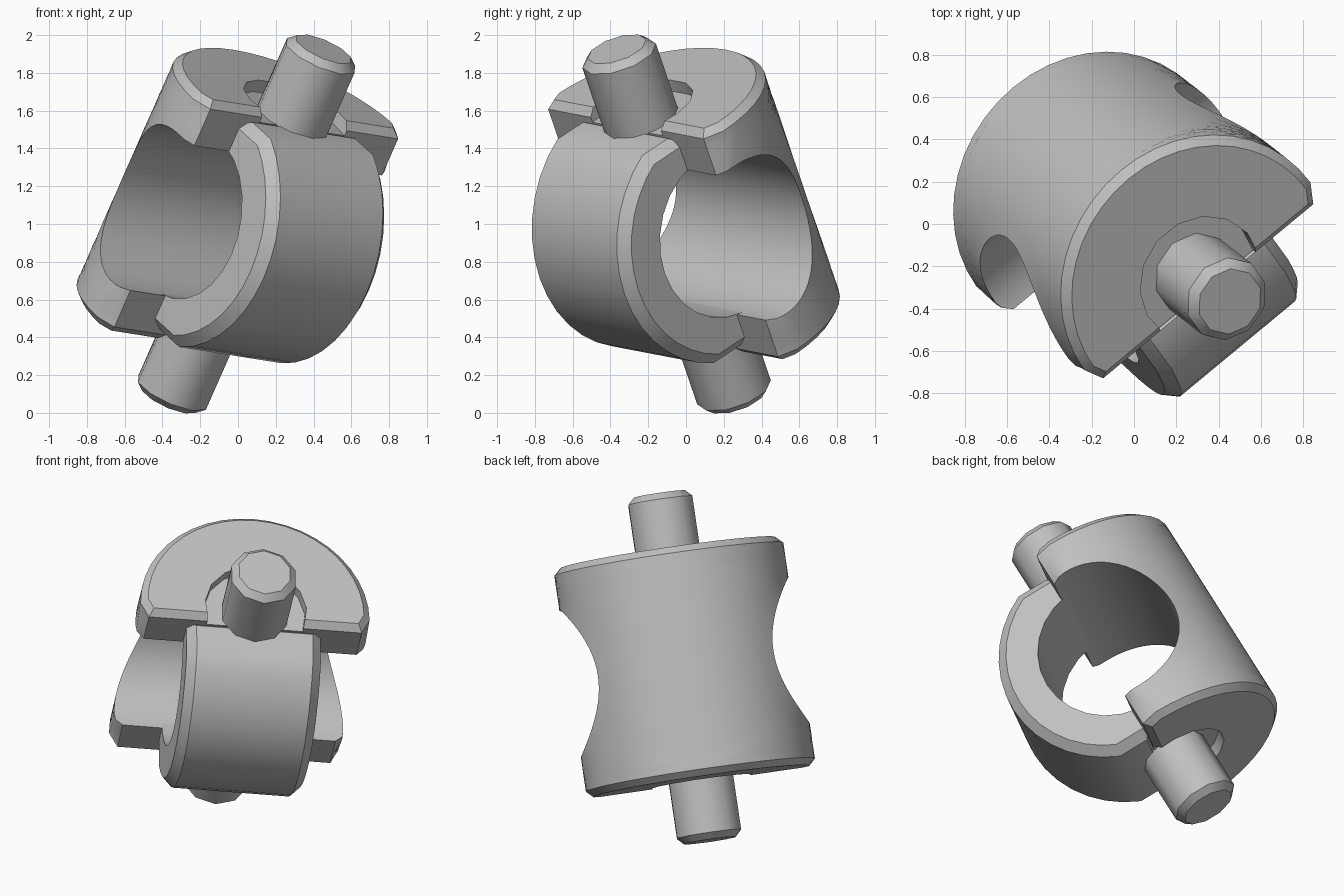
import bpy, bmesh, math
from mathutils import Matrix, Vector

cube = bpy.data.objects.get("Cube")
if cube:
    bpy.data.objects.remove(cube, do_unlink=True)

# Tilted frame: local x is the ring axis, y the rounded back, z the pin axis
pin_axis = Vector((0.385, -0.298, 0.873)).normalized()
ring_axis = Vector((0.765, 0.633, -0.12))
ring_axis = (ring_axis - pin_axis * ring_axis.dot(pin_axis)).normalized()
back = pin_axis.cross(ring_axis)
tilt = Matrix((ring_axis, back, pin_axis)).transposed().to_4x4()
frame = Matrix.Translation((0.045, -0.05, 1.0)) @ tilt

RADIUS, BORE, FLAT, SHELF = 0.7, 0.45, -0.1, 0.63
RECESS, RING_HALF, PIN_END = 0.31, 0.41, 1.06

grey = bpy.data.materials.new("plain_grey")
grey.use_nodes = True
grey.diffuse_color = (0.53, 0.53, 0.53, 1)
grey.node_tree.nodes["Principled BSDF"].inputs["Base Color"].default_value = grey.diffuse_color


def finish(bm, name, flip=1):
    """Turn a bmesh in the local frame into a shaded object."""
    bm.transform(frame @ Matrix.Diagonal((1, 1, flip, 1)))
    bmesh.ops.recalc_face_normals(bm, faces=bm.faces[:])
    mesh = bpy.data.meshes.new(name)
    bm.to_mesh(mesh)
    bm.free()
    mesh.materials.append(grey)
    obj = bpy.data.objects.new(name, mesh)
    bpy.context.collection.objects.link(obj)
    bpy.ops.object.select_all(action='DESELECT')
    obj.select_set(True)
    bpy.context.view_layer.objects.active = obj
    bpy.ops.object.shade_smooth_by_angle(angle=math.radians(40))


def prism(points, direction):
    """Extrude a closed outline along a direction."""
    bm = bmesh.new()
    face = bm.faces.new([bm.verts.new(p) for p in points])
    geom = bmesh.ops.extrude_face_region(bm, geom=[face], use_keep_orig=True)["geom"]
    moved = [v for v in geom if isinstance(v, bmesh.types.BMVert)]
    bmesh.ops.translate(bm, verts=moved, vec=direction)
    bmesh.ops.recalc_face_normals(bm, faces=bm.faces[:])
    return bm


def chamfer(bm, size, rule):
    edges = [e for e in bm.edges if all(rule(v.co) for v in e.verts)
             and e.calc_face_angle(0) > math.radians(50)]
    bmesh.ops.bevel(bm, geom=edges, offset=size, segments=1, affect='EDGES')


def spread(start, end, steps):
    return [start + (end - start) * i / steps for i in range(steps + 1)]


def half_width(y):
    """Half width of the rounded block, with its front corners trimmed."""
    round_part = math.sqrt(max(RADIUS ** 2 - y * y, 0))
    return min(round_part, 0.65 + y - FLAT)


depths = [RADIUS * math.sin(a) for a in spread(math.asin(FLAT / RADIUS), math.pi / 2, 12)]


def build_block():
    """Half-round block with the bore running across it."""
    rim = [(y, SHELF) for y in depths]
    rim += [(RADIUS, z) for z in spread(SHELF, -SHELF, 14)[1:]]
    rim += [(y, -SHELF) for y in depths[-2::-1]]
    lean = math.asin(FLAT / BORE)
    hole = [(BORE * math.sin(t), BORE * math.cos(t))
            for t in spread(lean, math.pi - lean, len(rim) - 1)]
    bm = bmesh.new()
    partner, grid = {}, []
    for (y0, z0), (y1, z1) in zip(hole, rim):
        row = []
        for s in spread(0, math.pi / 2, 7):
            f = math.sin(s)
            y, z = y0 + (y1 - y0) * f, z0 + (z1 - z0) * f
            vert = bm.verts.new((half_width(y), y, z))
            partner[vert] = bm.verts.new((-half_width(y), y, z))
            row.append(vert)
        grid.append(row)
    # Two matching side skins
    for a, b in zip(grid, grid[1:]):
        for i in range(len(a) - 1):
            quad = [a[i], a[i + 1], b[i + 1], b[i]]
            bm.faces.new(quad)
            bm.faces.new([partner[v] for v in reversed(quad)])
    # Bore wall, end shelves and flat front
    for edge in [e for e in bm.edges if e.is_boundary and e.verts[0] in partner]:
        v, w = edge.verts
        bm.faces.new([v, w, partner[w], partner[v]])
    bmesh.ops.remove_doubles(bm, verts=bm.verts[:], dist=0.0001)
    finish(bm, "block")


def build_end_plate(name, flip):
    """End of the block, notched round the pin."""
    outline = [(half_width(y), y, SHELF) for y in depths]
    outline += [(-half_width(y), y, SHELF) for y in depths[-2::-1]]
    lean = math.asin(FLAT / RECESS)
    outline += [(RECESS * math.cos(a), RECESS * math.sin(a), SHELF)
                for a in spread(math.pi - lean, lean, 9)]
    bm = prism(outline, (0, 0, RADIUS - SHELF))
    chamfer(bm, 0.04, lambda c: c.z > RADIUS - 0.01 and c.xy.length > RECESS - 0.01
            and (c.y < FLAT + 0.01 or c.xy.length > 0.6))
    finish(bm, name, flip)


def build_ring():
    """Front half of the ring, flattened next to the pins."""
    join = FLAT + 0.04
    outer_start = math.acos(SHELF / RADIUS)
    inner_start = math.asin(-join / BORE)
    outline = [(join, SHELF)]
    outline += [(-RADIUS * math.sin(t), RADIUS * math.cos(t))
                for t in spread(outer_start, math.pi - outer_start, 14)]
    outline += [(join, -SHELF)]
    outline += [(-BORE * math.sin(t), BORE * math.cos(t))
                for t in spread(math.pi - inner_start, inner_start, 12)]
    bm = prism([(-RING_HALF, y, z) for y, z in outline], (2 * RING_HALF, 0, 0))
    chamfer(bm, 0.055, lambda c: c.yz.length > 0.6)
    finish(bm, "ring")


def build_pin(name, flip):
    """Pin with a chamfered tip."""
    bm = bmesh.new()
    low = 0.5
    bmesh.ops.create_cone(bm, cap_ends=True, segments=10, radius1=0.205, radius2=0.205,
                          depth=PIN_END - low,
                          matrix=Matrix.Translation((0, 0, (PIN_END + low) / 2)))
    chamfer(bm, 0.04, lambda c: c.z > PIN_END - 0.01)
    finish(bm, name, flip)


build_block()
build_ring()
for side, flip in (("upper", 1), ("lower", -1)):
    build_end_plate(side + "_end_plate", flip)
    build_pin(side + "_pin", flip)
